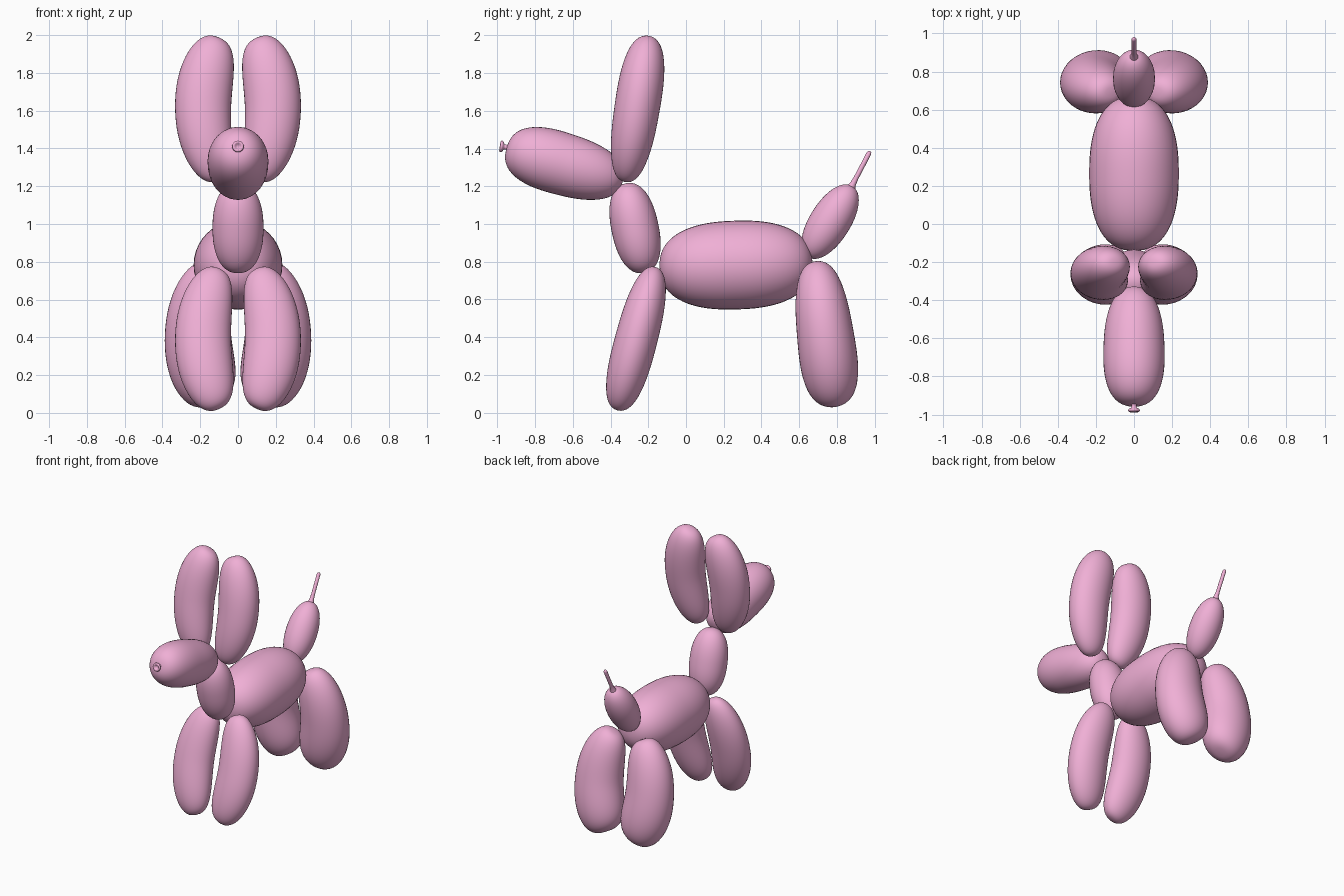
import bpy, bmesh, math
from mathutils import Vector

if "Cube" in bpy.data.objects:
    bpy.data.objects.remove(bpy.data.objects["Cube"])

pink = bpy.data.materials.new("pink_balloon")
pink.diffuse_color = (0.87, 0.43, 0.67, 1)
pink.use_nodes = True
pink.node_tree.nodes["Principled BSDF"].inputs["Base Color"].default_value = pink.diffuse_color


def sweep(name, pts, radii, tangents, sides=40):
    """Skin elliptical rings (rx, ry) along a spine, closed by a pole at both ends."""
    bm = bmesh.new()
    rings = []
    for p, (a, b), t in zip(pts, radii, tangents):
        t = t.normalized()
        u = Vector((1, 0, 0))
        u = (u - t * t.dot(u)).normalized()
        v = t.cross(u)
        if a < 1e-6:
            rings.append([bm.verts.new(p)])
            continue
        rings.append([bm.verts.new(p + u * a * math.cos(k) + v * b * math.sin(k))
                      for k in (2 * math.pi * i / sides for i in range(sides))])
    for r, s in zip(rings, rings[1:]):
        for i in range(sides):
            j = (i + 1) % sides
            if len(r) == 1:
                bm.faces.new((r[0], s[j], s[i]))
            elif len(s) == 1:
                bm.faces.new((r[i], r[j], s[0]))
            else:
                bm.faces.new((r[i], r[j], s[j], s[i]))
    bmesh.ops.recalc_face_normals(bm, faces=bm.faces)
    for f in bm.faces:
        f.smooth = True
    me = bpy.data.meshes.new(name)
    bm.to_mesh(me)
    bm.free()
    me.materials.append(pink)
    ob = bpy.data.objects.new(name, me)
    bpy.context.collection.objects.link(ob)
    return ob


def balloon(name, a, b, rx, ry, bow=0.0, taper=0.0, p=2.3, n=40):
    """Inflated segment from a to b; bow bends it in x, taper fattens the b end."""
    a, b = Vector(a), Vector(b)
    pts, radii, tans = [], [], []
    for i in range(n + 1):
        s = -math.cos(math.pi * i / n)
        pts.append(a.lerp(b, (s + 1) / 2) + Vector((bow * (1 - s * s), 0, 0)))
        r = max(0, 1 - abs(s) ** p) ** (1 / p) * (1 + taper * s)
        if i in (0, n):
            r = 0
        radii.append((rx * r, ry * r))
        tans.append((b - a) / 2 + Vector((-2 * bow * s, 0, 0)))
    return sweep(name, pts, radii, tans)


def lathe(name, origin, axis, profile):
    """Small round part from (distance, radius) pairs along an axis."""
    o, d = Vector(origin), Vector(axis).normalized()
    return sweep(name, [o + d * h for h, r in profile],
                 [(r, r) for h, r in profile], [d] * len(profile), 24)


# Single segments along the middle
balloon("body", (0, -0.14, 0.77), (0, 0.67, 0.795), 0.235, 0.235, p=2.4)
balloon("neck", (0, -0.22, 0.742), (0, -0.32, 1.215), 0.135, 0.125, p=2.3)
balloon("snout", (0, -0.335, 1.225), (0, -0.95, 1.405), 0.16, 0.165, taper=0.07, p=2.5)
balloon("tail", (0, 0.645, 0.825), (0, 0.882, 1.2), 0.11, 0.108, p=2.1)

# Ears and legs in left/right pairs
for side, m in (("right", 1), ("left", -1)):
    balloon(side + "_ear", (m * 0.1, -0.32, 1.232), (m * 0.1, -0.2, 1.985),
            0.148, 0.12, bow=m * 0.085, taper=0.06, p=2.6)
    balloon(side + "_front_leg", (m * 0.1, -0.165, 0.762), (m * 0.1, -0.36, 0.024),
            0.148, 0.112, bow=m * 0.085, taper=0.04, p=2.6)
    balloon(side + "_hind_leg", (m * 0.12, 0.69, 0.785), (m * 0.12, 0.785, 0.055),
            0.175, 0.15, bow=m * 0.092, taper=0.12, p=2.9)

# Uninflated tail end
lathe("tail_tip", (0, 0.86, 1.165), (0, 0.115, 0.22),
      [(0, 0), (0, 0.035), (0.03, 0.025), (0.055, 0.016), (0.09, 0.013), (0.235, 0.013),
       (0.246, 0.009), (0.25, 0)])

# Tied knot on the nose
lathe("nose_knot", (0, -0.94, 1.405), (0, -0.98, 0.15),
      [(0, 0), (0, 0.02), (0.012, 0.013), (0.024, 0.013), (0.03, 0.026), (0.036, 0.031),
       (0.043, 0.03), (0.047, 0.023), (0.043, 0.016), (0.034, 0.01), (0.032, 0)])
